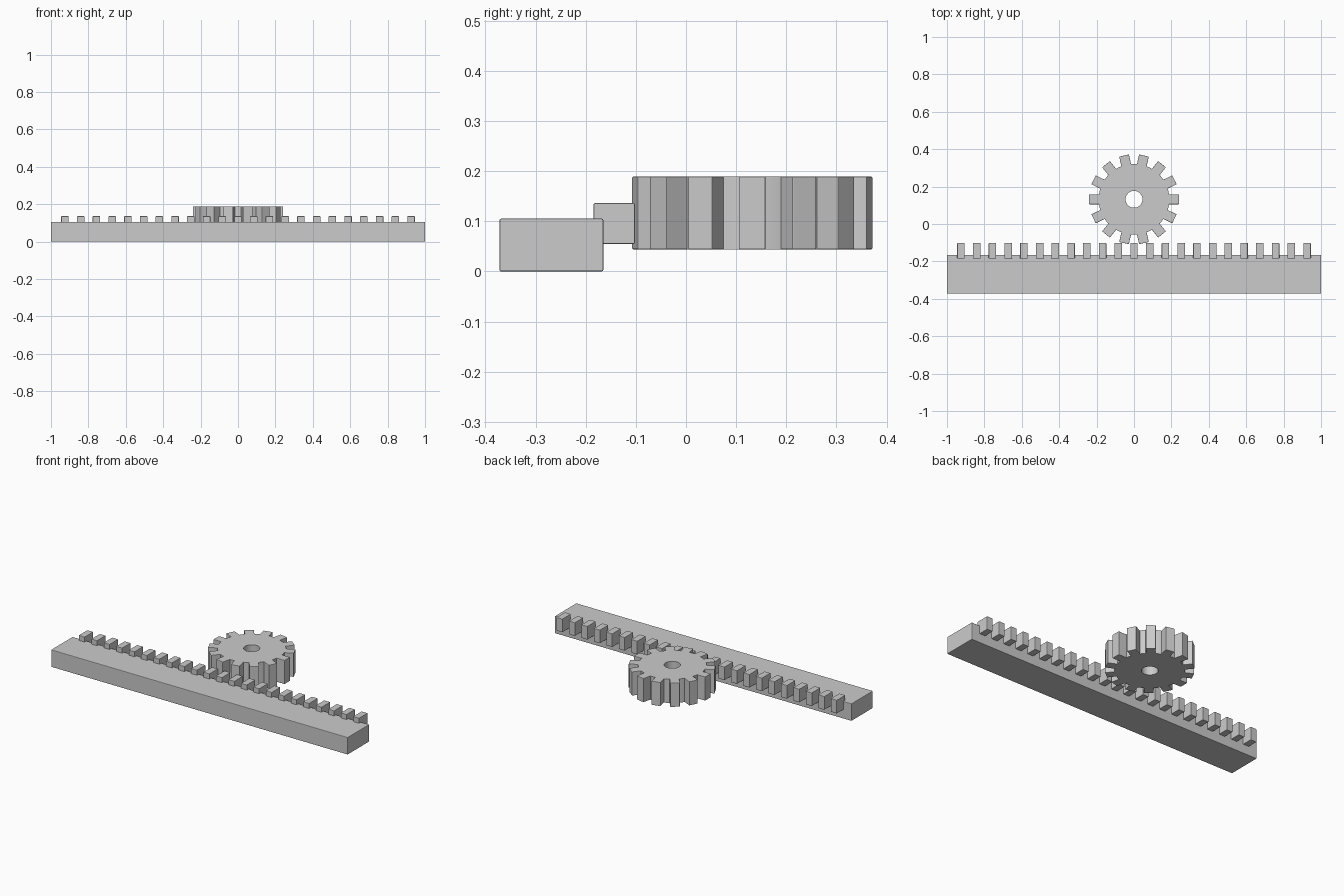
import bpy, bmesh
from math import pi, cos, sin
from mathutils import Matrix, Vector

if "Cube" in bpy.data.objects:
    bpy.data.objects.remove(bpy.data.objects["Cube"])


def finish(name, bm, bevel=0.003):
    bmesh.ops.recalc_face_normals(bm, faces=bm.faces[:])
    mesh = bpy.data.meshes.new(name)
    bm.to_mesh(mesh)
    bm.free()
    obj = bpy.data.objects.new(name, mesh)
    bpy.context.collection.objects.link(obj)
    if bevel:
        mod = obj.modifiers.new("soft_edges", 'BEVEL')
        mod.width = bevel
        mod.segments = 2
    return obj


def add_box(bm, lo, hi, matrix=Matrix()):
    lo, hi = Vector(lo), Vector(hi)
    size = Matrix.Diagonal((*(hi - lo), 1))
    bmesh.ops.create_cube(bm, size=1, matrix=matrix @ Matrix.Translation((lo + hi) / 2) @ size)


# Rack bar
bm = bmesh.new()
add_box(bm, (-1, -0.372, 0), (1, -0.165, 0.105))
finish("rack_bar", bm)

# Rack teeth
bm = bmesh.new()
for i in range(-11, 12):
    x = i * 0.0841
    add_box(bm, (x - 0.02, -0.184, 0.055), (x + 0.02, -0.102, 0.136))
finish("rack_teeth", bm, 0.002)

# Pinion body: a ring swept from a rectangular section
centre = Vector((0, 0.132, 0))
z0, z1, sides = 0.044, 0.189, 64
section = [(0.045, z0), (0.189, z0), (0.189, z1), (0.045, z1)]
bm = bmesh.new()
rings = []
for i in range(sides):
    a = 2 * pi * i / sides
    rings.append([bm.verts.new(centre + Vector((r * cos(a), r * sin(a), z))) for r, z in section])
for i in range(sides):
    p, q = rings[i], rings[(i + 1) % sides]
    for k in range(4):
        n = (k + 1) % 4
        bm.faces.new((p[k], q[k], q[n], p[n]))
body = finish("pinion_body", bm, 0)
bpy.context.view_layer.objects.active = body
body.select_set(True)
bpy.ops.object.shade_smooth_by_angle()

# Pinion teeth
bm = bmesh.new()
for i in range(14):
    turn = Matrix.Translation(centre) @ Matrix.Rotation(2 * pi * i / 14, 4, 'Z')
    add_box(bm, (0.17, -0.0265, z0), (0.24, 0.0265, z1), turn)
finish("pinion_teeth", bm, 0.002)
